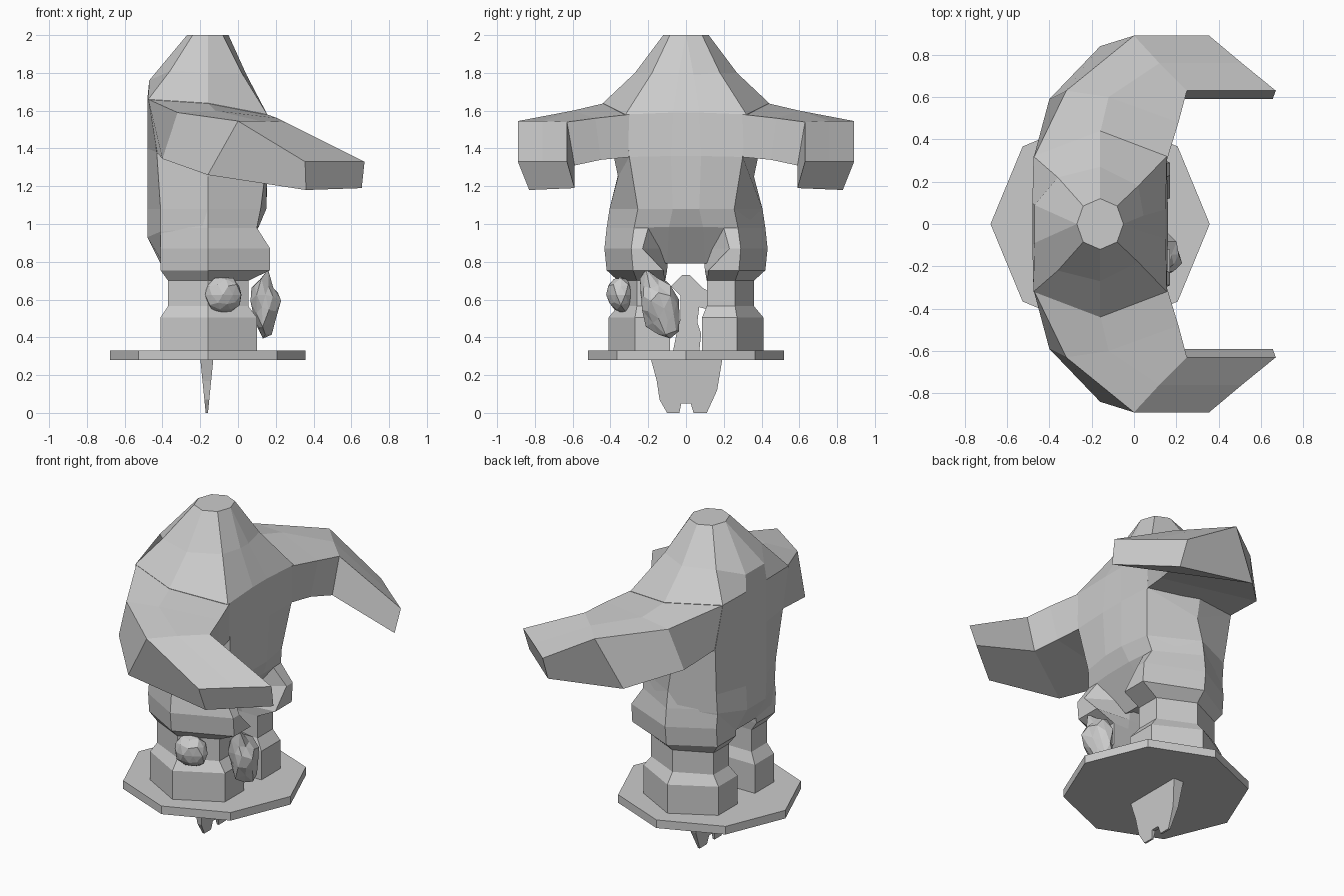
import bpy, bmesh, math, random
from mathutils import Vector

if "Cube" in bpy.data.objects:
    bpy.data.objects.remove(bpy.data.objects["Cube"])

random.seed(4)


def finish(name, bm):
    bmesh.ops.remove_doubles(bm, verts=bm.verts, dist=0.0005)
    bmesh.ops.recalc_face_normals(bm, faces=bm.faces)
    me = bpy.data.meshes.new(name)
    bm.to_mesh(me)
    bm.free()
    ob = bpy.data.objects.new(name, me)
    bpy.context.collection.objects.link(ob)
    return ob


def loft(name, rings):
    """Skin a stack of equal-sized rings and cap both ends."""
    bm = bmesh.new()
    vs = [[bm.verts.new(p) for p in r] for r in rings]
    n = len(rings[0])
    for a, b in zip(vs, vs[1:]):
        for i in range(n):
            j = (i + 1) % n
            bm.faces.new((a[i], a[j], b[j], b[i]))
    bm.faces.new(vs[0])
    bm.faces.new(vs[-1])
    return finish(name, bm)


def flip(rings):
    return [[(x, -y, z) for x, y, z in r] for r in rings]


# Base plate: octagon with a corner pointing forward
bpy.ops.mesh.primitive_cylinder_add(vertices=8, radius=0.518, depth=0.05,
                                    location=(-0.16, 0, 0.304), rotation=(0, 0, math.pi / 2))
bpy.context.object.name = "base_plate"

# Torso and hood: half rings front, front corner, side, back corner, back
half_rings = [
    [(-.05, 0, 2), (-.08, .085, 2), (-.16, .12, 2), (-.24, .085, 2), (-.27, 0, 2)],
    [(.045, .04, 1.79), (.02, .18, 1.8), (-.16, .27, 1.8), (-.36, .22, 1.81), (-.47, .09, 1.76)],
    [(.15, .07, 1.59), (.155, .32, 1.58), (-.16, .44, 1.64), (-.475, .32, 1.66), (-.48, .1, 1.66)],
    [(.16, .08, 1.36), (.155, .3, 1.355), (-.16, .36, 1.25), (-.43, .33, 1.38), (-.48, .1, 1.4)],
    [(.15, .07, 1.08), (.12, .255, 1.08), (-.16, .405, 1.08), (-.41, .29, 1.08), (-.48, .1, 1.08)],
    [(.11, .09, .985), (.1, .27, .98), (-.16, .415, .98), (-.41, .28, .96), (-.48, .09, .93)],
    [(-.03, .1, .79), (.0, .22, .83), (-.16, .4, .85), (-.4, .27, .8), (-.41, .1, .79)],
]
loft("hooded_torso", [r + [(x, -y, z) for x, y, z in reversed(r)] for r in half_rings])

# Arms: rings of top front, top mid, top back, bottom back, bottom front
arm = [
    [(.155, .3, 1.58), (-.16, .43, 1.64), (-.475, .31, 1.66), (-.43, .31, 1.38), (.15, .29, 1.355)],
    [(.21, .48, 1.56), (-.12, .6, 1.6), (-.32, .63, 1.59), (-.40, .59, 1.345), (.18, .45, 1.34)],
    [(.25, .63, 1.54), (.12, .76, 1.545), (0, .89, 1.545), (-.16, .84, 1.26), (.23, .59, 1.31)],
    [(.67, .63, 1.33), (.51, .76, 1.33), (.355, .89, 1.33), (.36, .83, 1.18), (.655, .59, 1.19)],
]
loft("left_arm", arm)
loft("right_arm", flip(arm))

# Legs: z, front x, back x, inner y, inner front y, front corner y, side y
leg_levels = [
    (.325, .10, -.41, .085, .085, .27, .41),
    (.505, .10, -.41, .085, .085, .27, .41),
    (.565, .055, -.37, .11, .11, .26, .36),
    (.70, .055, -.37, .11, .11, .26, .36),
    (.755, .17, -.41, .10, .12, .28, .42),
    (.87, .17, -.41, .09, .23, .29, .432),
    (.98, .10, -.41, .09, .20, .275, .42),
    (1.08, .12, -.40, .09, .15, .255, .405),
]
leg = [[(f, iy, z), (f, cy, z), (-.16, sy, z), (b, cy, z), (b, n, z), (-.05, n, z)]
       for z, f, b, n, iy, cy, sy in leg_levels]
loft("left_leg", leg)
loft("right_leg", flip(leg))


def slab(name, outline, thickness):
    """Flat y-z outline at the body axis, with thickness depending on height."""
    bm = bmesh.new()
    sides = [[bm.verts.new((-.165 + s * thickness(z), y, z)) for y, z in outline] for s in (-1, 1)]
    for s in sides:
        bm.faces.new(s)
    for i in range(len(outline)):
        j = (i + 1) % len(outline)
        bm.faces.new((sides[0][i], sides[0][j], sides[1][j], sides[1][i]))
    finish(name, bm)


# Ragged blade under the base and the narrow ornament between the legs
slab("lower_blade", [(-.19, .3), (-.155, .17), (-.14, .07), (-.10, .0), (-.035, .0), (-.025, .05),
                     (.025, .05), (.04, .0), (.11, .0), (.165, .12), (.195, .3)],
     lambda z: .006 + .1 * z)
slab("centre_ornament", [(-.07, .32), (-.05, .42), (-.03, .5), (-.03, .62), (-.08, .67), (-.02, .73),
                         (.02, .73), (.09, .66), (.2, .6), (.18, .53), (.07, .56), (.06, .48),
                         (.08, .42), (.07, .32)],
     lambda z: .035)


def rock(name, centre, size, jitter, tilt=0):
    """Faceted uneven lump."""
    bm = bmesh.new()
    bmesh.ops.create_icosphere(bm, subdivisions=2, radius=1)
    for v in bm.verts:
        p = v.co * random.uniform(1 - jitter, 1 + jitter * .5)
        v.co = Vector(centre) + Vector((p.x * size[0], p.y * size[1], p.z * size[2] + tilt * p.y))
    finish(name, bm)


# Lumps hanging at the belt
rock("side_pouch", (-.08, -.345, .625), (.1, .075, .1), .12)
rock("front_tuft", (.145, -.145, .57), (.08, .12, .16), .25, -.07)
